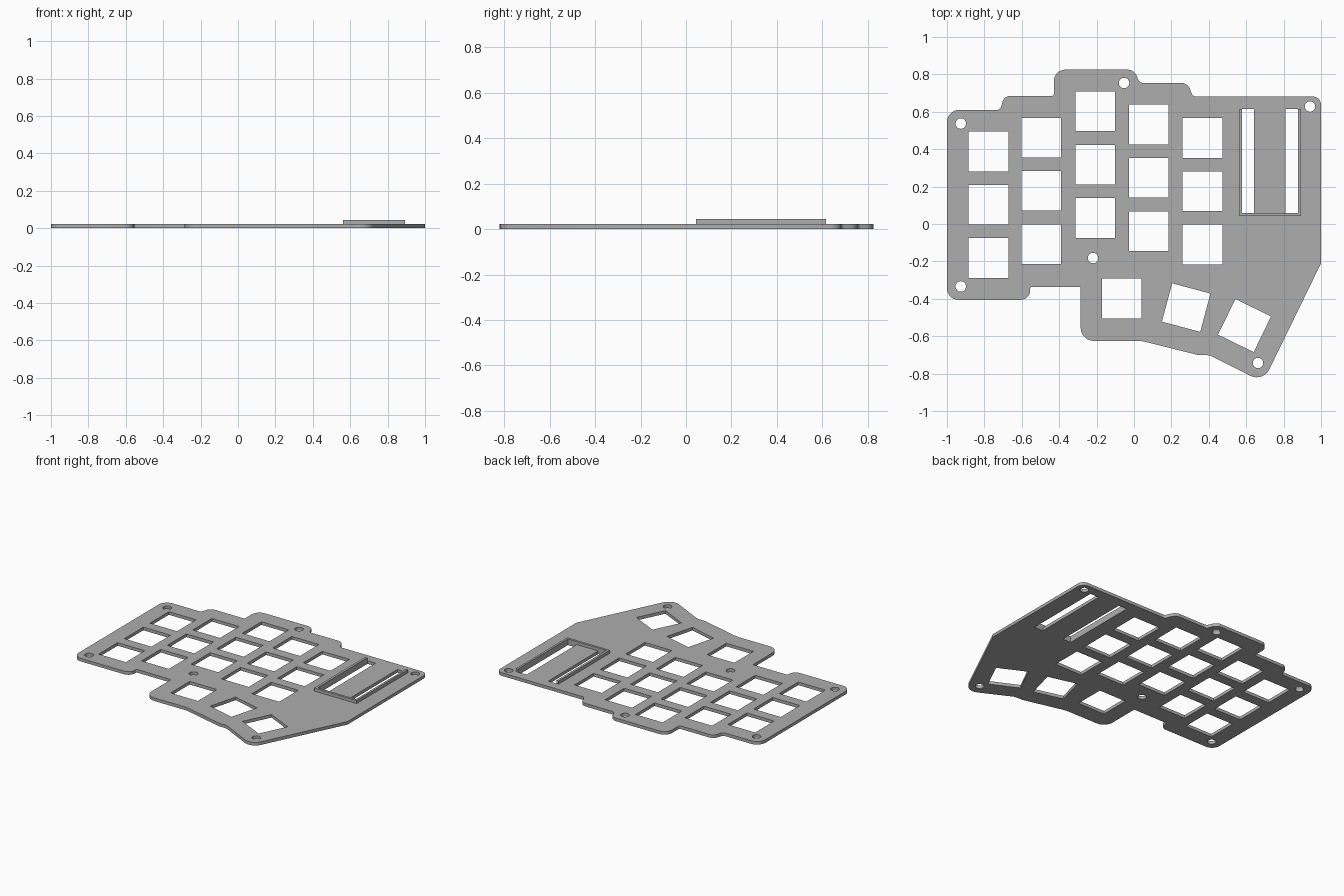
import bpy
from math import cos, sin, pi, radians
from mathutils import Vector

if "Cube" in bpy.data.objects:
    bpy.data.objects.remove(bpy.data.objects["Cube"], do_unlink=True)

PLATE_TOP = 0.022
RIM_TOP = 0.044

grey = bpy.data.materials.new("plain grey")
grey.use_nodes = True
colour = (0.42, 0.42, 0.42, 1)
grey.diffuse_color = colour
grey.node_tree.nodes["Principled BSDF"].inputs["Base Color"].default_value = colour


def rounded(corners, steps=8):
    """Polygon from (x, y, radius) corners, each replaced by an arc."""
    points = []
    for i, (x, y, r) in enumerate(corners):
        p = Vector((x, y))
        if r == 0:
            points.append(p)
            continue
        a = (Vector(corners[i - 1][:2]) - p).normalized()
        b = (Vector(corners[(i + 1) % len(corners)][:2]) - p).normalized()
        half = a.angle(b) / 2
        centre = p + (a + b).normalized() * (r / sin(half))
        start = p + a * (r / (sin(half) / cos(half))) - centre
        end = p + b * (r / (sin(half) / cos(half))) - centre
        sweep = start.angle(end)
        for k in range(steps + 1):
            t = k / steps
            points.append(centre + (start * sin((1 - t) * sweep)
                                    + end * sin(t * sweep)) / sin(sweep))
    return points


def rectangle(x0, y0, x1, y1):
    return [(x0, y0), (x1, y0), (x1, y1), (x0, y1)]


def square(x, y, size=0.212, turn=0):
    c, s = cos(radians(turn)), sin(radians(turn))
    h = size / 2
    return [(x + u * c - v * s, y + u * s + v * c)
            for u, v in rectangle(-h, -h, h, h)]


def circle(x, y, r=0.028, n=32):
    return [(x + r * cos(2 * pi * k / n), y + r * sin(2 * pi * k / n)) for k in range(n)]


def slab(name, loops, z0, z1):
    """Extrude an outline; any loops inside it become through holes."""
    curve = bpy.data.curves.new(name, "CURVE")
    curve.dimensions = "2D"
    curve.fill_mode = "BOTH"
    curve.extrude = (z1 - z0) / 2
    for loop in loops:
        spline = curve.splines.new("POLY")
        spline.points.add(len(loop) - 1)
        for point, (x, y) in zip(spline.points, loop):
            point.co = (x, y, 0, 1)
        spline.use_cyclic_u = True
    obj = bpy.data.objects.new(name, curve)
    bpy.context.collection.objects.link(obj)
    obj.location.z = (z0 + z1) / 2
    curve.materials.append(grey)
    bpy.ops.object.select_all(action="DESELECT")
    obj.select_set(True)
    bpy.context.view_layer.objects.active = obj
    bpy.ops.object.convert(target="MESH")
    bpy.ops.object.transform_apply(location=True)
    bpy.ops.object.shade_smooth_by_angle(angle=radians(30))
    return obj


# Plate outline, clockwise from the back left corner
outline = rounded([
    (-1, 0.61, 0.065), (-0.715, 0.61, 0.025), (-0.695, 0.685, 0.045),
    (-0.428, 0.685, 0.012), (-0.428, 0.825, 0.06), (0.0, 0.825, 0.05),
    (0.03, 0.755, 0.025), (0.285, 0.755, 0.05), (0.315, 0.682, 0.025),
    (1, 0.682, 0.045), (1, -0.21, 0), (0.69, -0.846, 0.075),
    (0.405, -0.702, 0.06), (0.34, -0.7, 0.1), (0.04, -0.625, 0.2),
    (-0.285, -0.625, 0.07), (-0.285, -0.337, 0), (-0.555, -0.337, 0.01),
    (-0.555, -0.405, 0.05), (-1, -0.405, 0.06),
])

# Key openings: three per column, plus three along the thumb arc
columns = [(-0.778, 0.388), (-0.495, 0.462), (-0.208, 0.602), (0.078, 0.532), (0.366, 0.46)]
keys = [square(x, top - 0.285 * row) for x, top in columns for row in range(3)]
keys += [square(-0.066, -0.398), square(0.279, -0.447, turn=-15),
         square(0.591, -0.543, turn=-26)]

# Screw holes
screws = [circle(x, y) for x, y in [(-0.926, 0.537), (-0.053, 0.754), (0.941, 0.628),
                                    (-0.926, -0.334), (-0.219, -0.182), (0.663, -0.743)]]

# Two long pin slots for the controller board
slots = [rectangle(0.578, 0.06, 0.642, 0.615), rectangle(0.81, 0.06, 0.878, 0.615)]

slab("switch_plate", [outline] + keys + screws + slots, 0, PLATE_TOP)

# Raised rim around the controller bay, open at the back
rim = [(0.561, 0.615), (0.561, 0.044), (0.893, 0.044), (0.893, 0.615),
       (0.878, 0.615), (0.878, 0.06), (0.578, 0.06), (0.578, 0.615)]
slab("controller_rim", [rim], PLATE_TOP, RIM_TOP)
